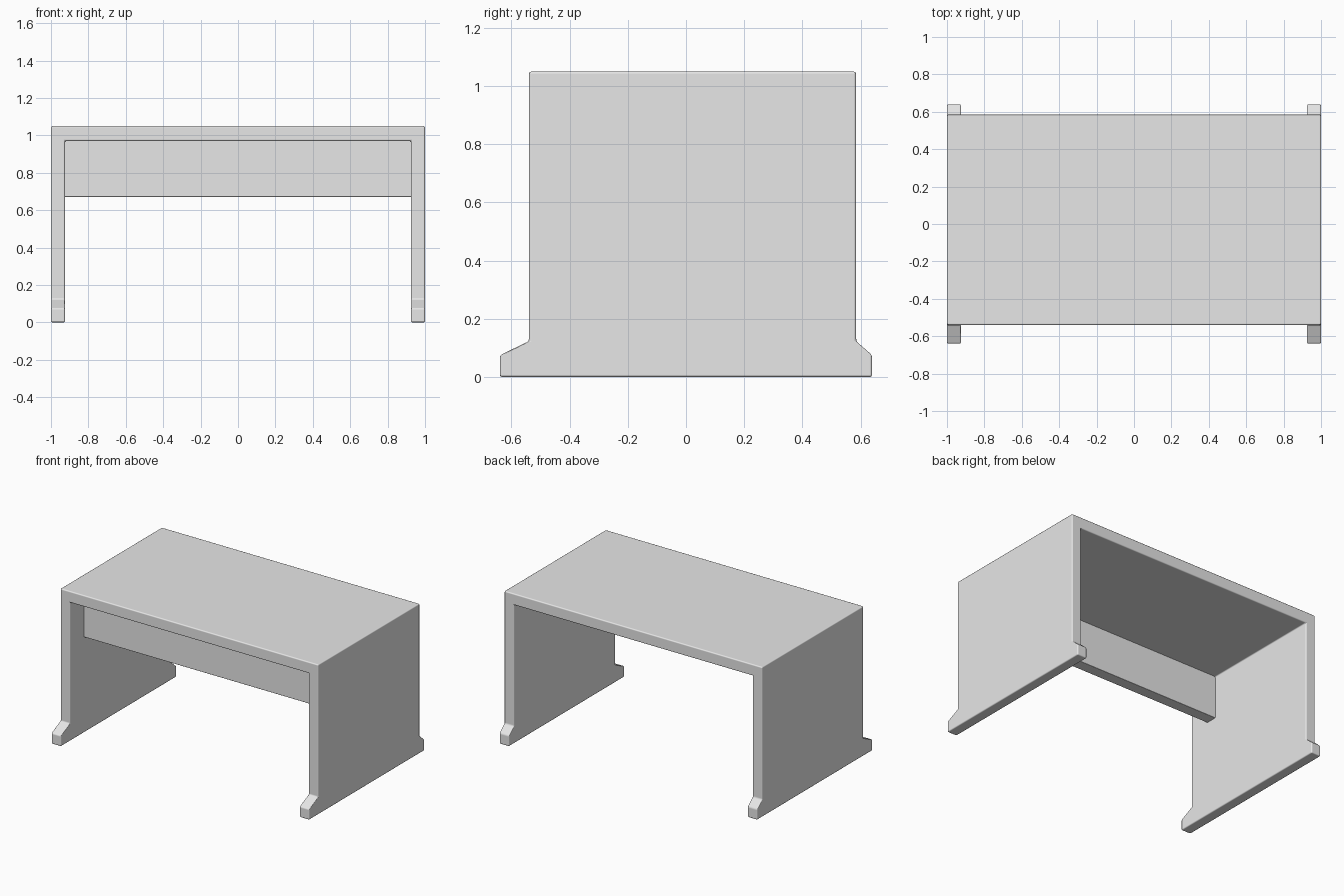
import bpy
import bmesh

# Remove the default cube
cube = bpy.data.objects.get("Cube")
if cube:
    bpy.data.objects.remove(cube, do_unlink=True)

# Single grey finish
grey = bpy.data.materials.new("grey_laminate")
grey.use_nodes = True
colour = (0.8, 0.8, 0.8, 1)
grey.diffuse_color = colour
grey.node_tree.nodes["Principled BSDF"].inputs["Base Color"].default_value = colour

HALF_WIDTH, INNER = 1.0, 0.925
HEIGHT, UNDERSIDE = 1.05, 0.97


def finish(name, bm, bevel):
    """Turn a bmesh into a softly bevelled object."""
    bmesh.ops.recalc_face_normals(bm, faces=bm.faces)
    mesh = bpy.data.meshes.new(name)
    bm.to_mesh(mesh)
    bm.free()
    mesh.materials.append(grey)
    mesh.shade_smooth()
    obj = bpy.data.objects.new(name, mesh)
    bpy.context.collection.objects.link(obj)
    mod = obj.modifiers.new("soft_edges", "BEVEL")
    mod.width = bevel
    mod.segments = 2
    mod.limit_method = "ANGLE"
    mod.harden_normals = True
    return obj


# Desk frame: one leg outline, mirrored, with the top between both legs.
# Each level is (height, inner height, front y, back y).
levels = [
    (0, 0, -0.64, 0.64),
    (0.075, 0.075, -0.64, 0.64),
    (0.123, 0.123, -0.54, 0.585),
    (HEIGHT, UNDERSIDE, -0.54, 0.585),
]
path = [(1, lv) for lv in levels] + [(-1, lv) for lv in reversed(levels)]

bm = bmesh.new()
rings = []
for side, (z_out, z_in, front, back) in path:
    corners = [
        (side * HALF_WIDTH, front, z_out),
        (side * HALF_WIDTH, back, z_out),
        (side * INNER, back, z_in),
        (side * INNER, front, z_in),
    ]
    rings.append([bm.verts.new(c) for c in corners])
for a, b in zip(rings, rings[1:]):
    for i in range(4):
        j = (i + 1) % 4
        bm.faces.new((a[i], a[j], b[j], b[i]))
bm.faces.new(rings[0])
bm.faces.new(rings[-1])
finish("desk_frame", bm, 0.008)

# Modesty panel hung between the legs, near the front
bm = bmesh.new()
bmesh.ops.create_cube(bm, size=1)
bmesh.ops.scale(bm, verts=bm.verts, vec=(2 * INNER + 0.03, 0.08, 0.315))
bmesh.ops.translate(bm, verts=bm.verts, vec=(0, -0.345, 0.8275))
finish("modesty_panel", bm, 0.004)
